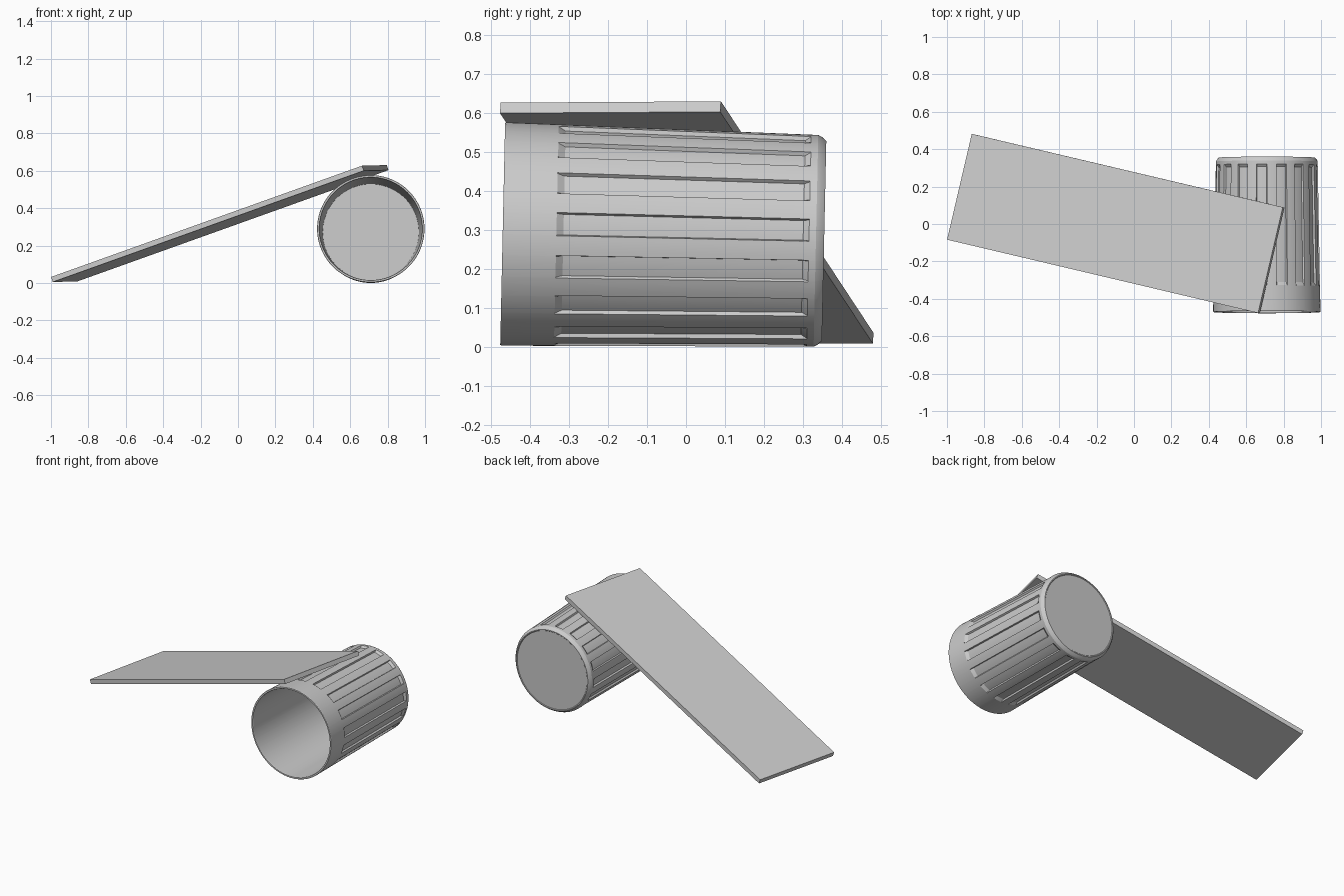
import bpy, bmesh
from math import pi, cos, sin, radians
from mathutils import Matrix, Vector

if "Cube" in bpy.data.objects:
    bpy.data.objects.remove(bpy.data.objects["Cube"])

GROOVES, PHASE = 16, 0.10
PITCH = 2 * pi / GROOVES

# Angular samples round the cup: (angle, inside a groove?)
samples = []
for k in range(GROOVES):
    c = PHASE + k * PITCH
    for i in range(5):
        samples.append((c - 0.097 + 0.194 * i / 4, True))
    land = PITCH - 0.212
    for i in range(5):
        samples.append((c + 0.106 + land * i / 4, False))


def ring(bm, s, r, depth=0.0):
    return [bm.verts.new(((r - depth * g) * cos(a), s, (r - depth * g) * sin(a)))
            for a, g in samples]


def finish(bm, name, matrix):
    bmesh.ops.recalc_face_normals(bm, faces=bm.faces)
    mesh = bpy.data.meshes.new(name)
    bm.to_mesh(mesh)
    bm.free()
    ob = bpy.data.objects.new(name, mesh)
    bpy.context.collection.objects.link(ob)
    ob.matrix_world = matrix
    return ob


# Fluted cup: (distance along axis, radius, groove depth), inside floor to outside base
profile = [
    (0.803, 0.257, 0), (0.004, 0.274, 0), (0.0, 0.276, 0),
    (0.0, 0.285, 0), (0.003, 0.287, 0),
    (0.138, 0.2845, 0), (0.156, 0.284, 0.011),
    (0.772, 0.2726, 0.011), (0.787, 0.2723, 0),
    (0.805, 0.272, 0), (0.815, 0.267, 0), (0.826, 0.257, 0), (0.826, 0.252, 0),
    (0.823, 0.249, 0),
]
bm = bmesh.new()
rings = [ring(bm, *p) for p in profile]
n = len(samples)
for a, b in zip(rings, rings[1:]):
    for i in range(n):
        j = (i + 1) % n
        bm.faces.new((a[i], a[j], b[j], b[i]))
bm.faces.new(rings[0])
bm.faces.new(rings[-1])
cup = finish(bm, "fluted_cup",
             Matrix.Translation((0.71, -0.471, 0.290)) @ Matrix.Rotation(-0.022, 4, 'X'))
bpy.context.view_layer.objects.active = cup
cup.select_set(True)
bpy.ops.object.shade_smooth_by_angle(angle=radians(25))

# Plank leaning on the cup
bm = bmesh.new()
bmesh.ops.create_cube(bm, size=1)
bmesh.ops.scale(bm, vec=Vector((1.809, 0.581, 0.0285)), verts=bm.verts)
finish(bm, "leaning_plank",
       Matrix.Translation((-0.0975, 0.002, 0.318))
       @ Matrix.Rotation(radians(-13.27), 4, 'Z')
       @ Matrix.Rotation(radians(-19.2), 4, 'Y')
       @ Matrix.Rotation(0.006, 4, 'X'))
